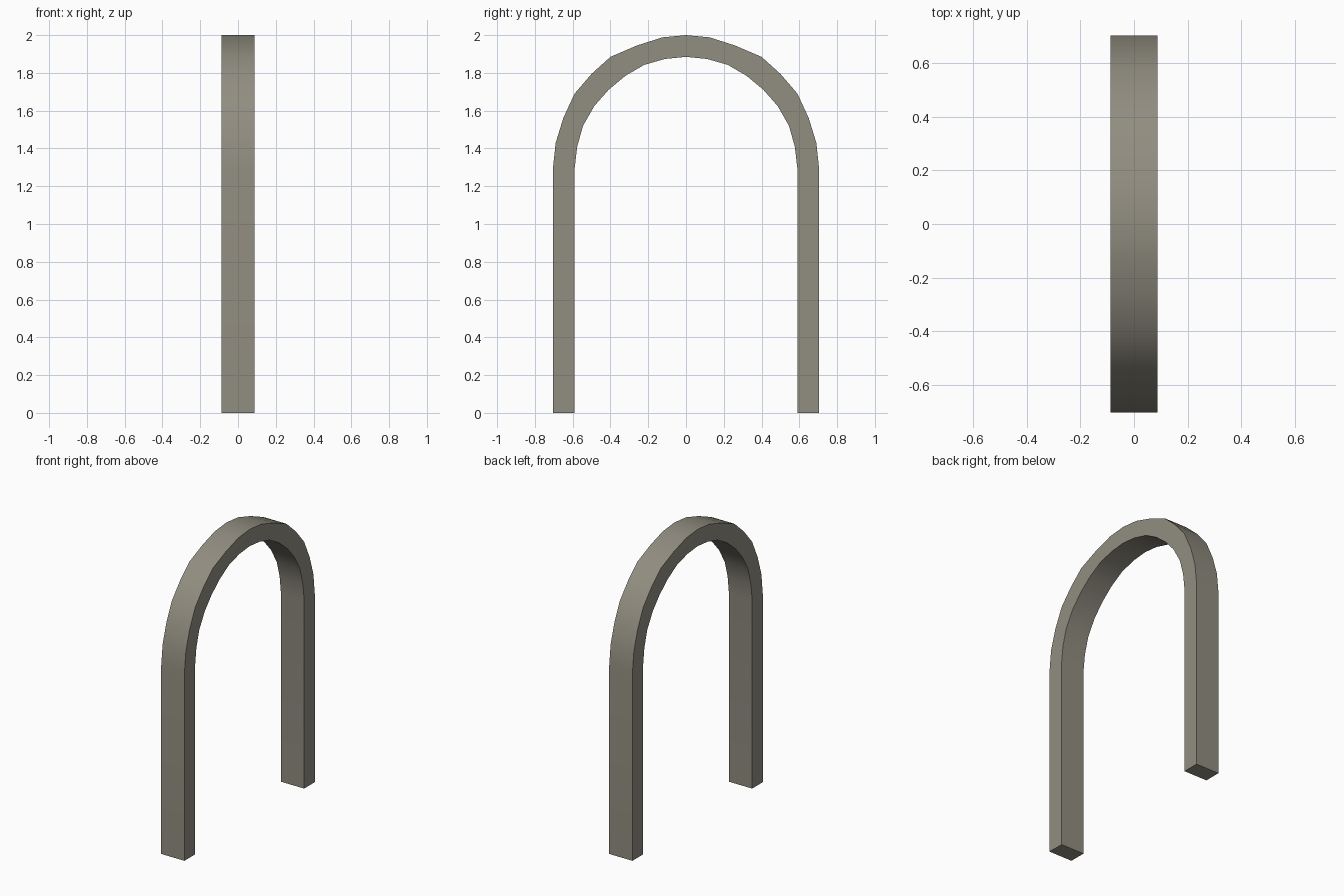
import bpy
import bmesh
import math

cube = bpy.data.objects.get("Cube")
if cube:
    bpy.data.objects.remove(cube, do_unlink=True)

HALF_WIDTH = 0.088

# Warm grey stone
stone = bpy.data.materials.new("warm_grey_stone")
stone.use_nodes = True
colour = (0.283, 0.266, 0.216, 1)
stone.diffuse_color = colour
stone.node_tree.nodes["Principled BSDF"].inputs["Base Color"].default_value = colour

# Half profiles (y, z) from the foot to the crown
outer = [(0.705, 0), (0.705, 1.29), (0.69, 1.43), (0.65, 1.56), (0.59, 1.69),
         (0.5, 1.795), (0.4, 1.885), (0.26, 1.945), (0.125, 1.988), (0, 2)]
inner = [(0.59, 0), (0.59, 1.29), (0.576, 1.41), (0.545, 1.52), (0.485, 1.625),
         (0.41, 1.71), (0.32, 1.785), (0.22, 1.843), (0.11, 1.874), (0, 1.885)]


def mirrored(half):
    return half + [(-y, z) for y, z in reversed(half[:-1])]


# Sweep a rectangular section along both mirrored profiles
bm = bmesh.new()
rings = []
for (oy, oz), (iy, iz) in zip(mirrored(outer), mirrored(inner)):
    rings.append([bm.verts.new(p) for p in (
        (-HALF_WIDTH, oy, oz), (HALF_WIDTH, oy, oz),
        (HALF_WIDTH, iy, iz), (-HALF_WIDTH, iy, iz))])
for a, b in zip(rings, rings[1:]):
    for i in range(4):
        j = (i + 1) % 4
        bm.faces.new((a[i], a[j], b[j], b[i]))
# Feet
bm.faces.new(rings[0])
bm.faces.new(rings[-1])
bmesh.ops.recalc_face_normals(bm, faces=bm.faces)

mesh = bpy.data.meshes.new("arch")
bm.to_mesh(mesh)
bm.free()
mesh.materials.append(stone)
arch = bpy.data.objects.new("arch", mesh)
bpy.context.collection.objects.link(arch)

# Smooth curve with crisp long edges
bpy.ops.object.select_all(action="DESELECT")
arch.select_set(True)
bpy.context.view_layer.objects.active = arch
bpy.ops.object.shade_smooth_by_angle(angle=math.radians(30))
